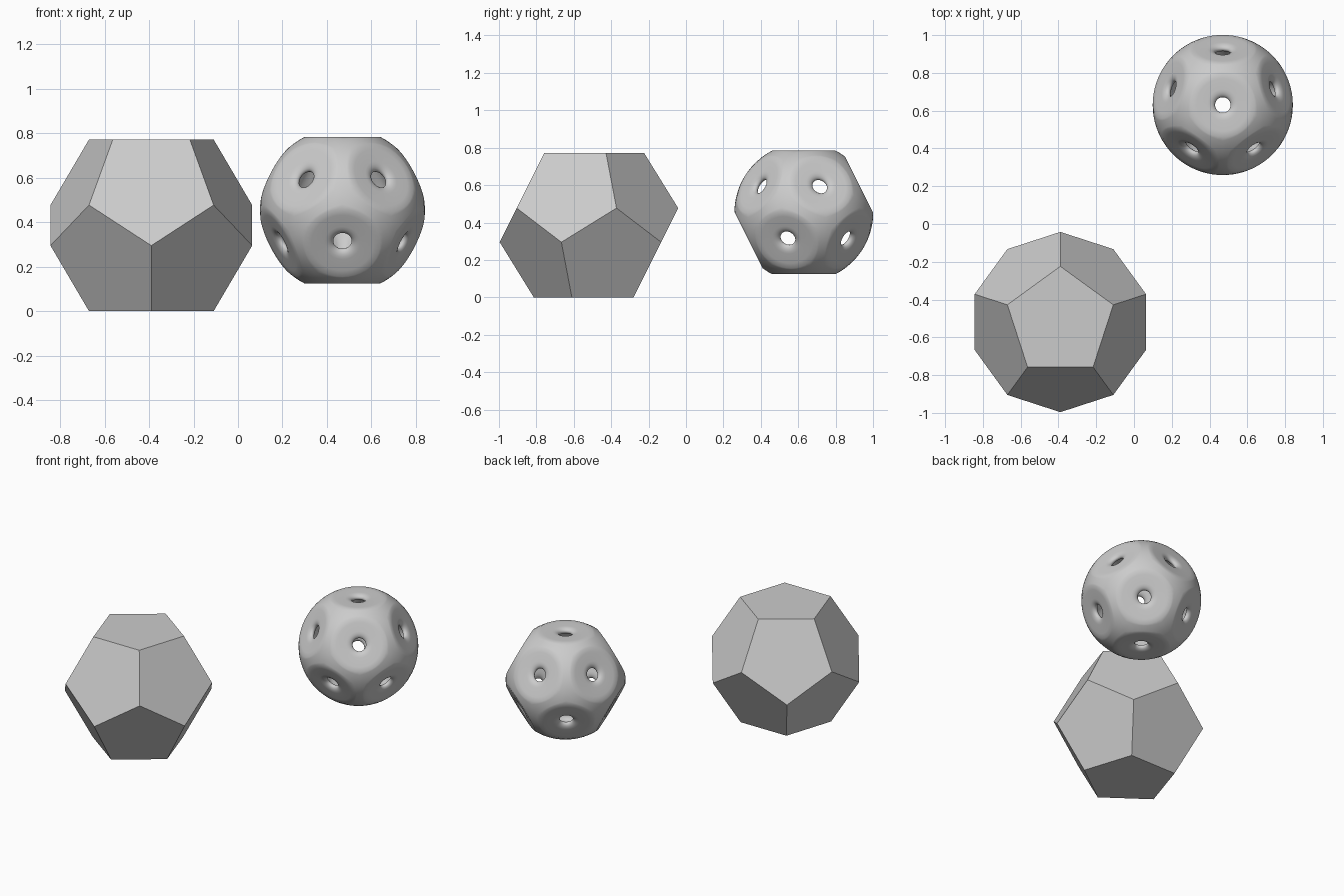
import bpy, bmesh
from math import sin, cos, pi, radians, atan, sqrt
from mathutils import Vector

if "Cube" in bpy.data.objects:
    bpy.data.objects.remove(bpy.data.objects["Cube"])


def make_object(name, bm, location, smooth):
    bmesh.ops.recalc_face_normals(bm, faces=bm.faces[:])
    for f in bm.faces:
        f.smooth = smooth
    mesh = bpy.data.meshes.new(name)
    bm.to_mesh(mesh)
    bm.free()
    obj = bpy.data.objects.new(name, mesh)
    obj.location = location
    bpy.context.collection.objects.link(obj)


# plain dodecahedron: top, upper, lower and bottom vertex rings
def plain_dodecahedron(name, location, inradius):
    bm = bmesh.new()
    phi = (1 + sqrt(5)) / 2
    r = inradius * 0.7639
    h = inradius * 0.2361

    def ring(radius, z, start):
        return [bm.verts.new((radius * cos(radians(start + 72 * k)),
                              radius * sin(radians(start + 72 * k)), z)) for k in range(5)]
    top, upper = ring(r, inradius, 90), ring(r * phi, h, 90)
    lower, bottom = ring(r * phi, -h, 126), ring(r, -inradius, 126)
    bm.faces.new(top)
    bm.faces.new(bottom)
    for k in range(5):
        j = (k + 1) % 5
        bm.faces.new((top[k], top[j], upper[j], lower[k], upper[k]))
        bm.faces.new((bottom[k], bottom[j], lower[j], upper[j], lower[k]))
    make_object(name, bm, location, False)


# hollow rounded dodecahedron with a rounded hole in each face
def pierced_shell(name, location, plane, ball, thick, hole, lip, segs=40):
    bm = bmesh.new()
    elev = atan(0.5)
    frames = [(Vector((0, 0, 1)), Vector((0, -1, 0)))]
    for k in range(5):
        a = radians(90 + 72 * k)
        frames.append((Vector((cos(a) * cos(elev), sin(a) * cos(elev), sin(elev))),
                       Vector((cos(a) * sin(elev), sin(a) * sin(elev), -cos(elev)))))
    frames += [(-n, -w) for n, w in frames]

    def surface_ring(n, w, side, d, circle, t):
        s = (plane - d) / plane
        apothem = plane * 0.618
        pts = []
        for i in range(segs):
            a = 2 * pi * i / segs
            edge = apothem / cos(a % (2 * pi / 5) - pi / 5)
            rad = (circle + (edge - circle) * t) * s
            p = n * (plane - d) + (w * cos(a) + side * sin(a)) * rad
            limit = ball - d
            if p.length > limit:
                p = p * (limit / p.length)
            pts.append(p)
        return pts

    def flat_ring(n, w, side, rad, d):
        return [n * (plane - d) + (w * cos(2 * pi * i / segs) + side * sin(2 * pi * i / segs)) * rad
                for i in range(segs)]

    flat = sqrt(ball ** 2 - plane ** 2)
    for n, w in frames:
        side = n.cross(w)
        rings = [surface_ring(n, w, side, 0, flat, t) for t in (1, 0.67, 0.33, 0)]
        rings.append(flat_ring(n, w, side, 0.14, 0))
        for k in range(11):
            a = pi * k / 10
            rings.append(flat_ring(n, w, side, lip - (lip - hole) * sin(a),
                                   thick / 2 * (1 - cos(a))))
        rings += [surface_ring(n, w, side, thick, flat, t) for t in (0, 0.5, 1)]
        rows = [[bm.verts.new(p) for p in r] for r in rings]
        for a, b in zip(rows, rows[1:]):
            for i in range(segs):
                j = (i + 1) % segs
                bm.faces.new((a[i], a[j], b[j], b[i]))
    bmesh.ops.remove_doubles(bm, verts=bm.verts[:], dist=0.0005)
    make_object(name, bm, location, True)


plain_dodecahedron("plain_dodecahedron", (-0.39, -0.519, 0.386), 0.386)
pierced_shell("pierced_dodecahedron", (0.47, 0.63, 0.454), 0.33, 0.371, 0.045, 0.041, 0.082)
